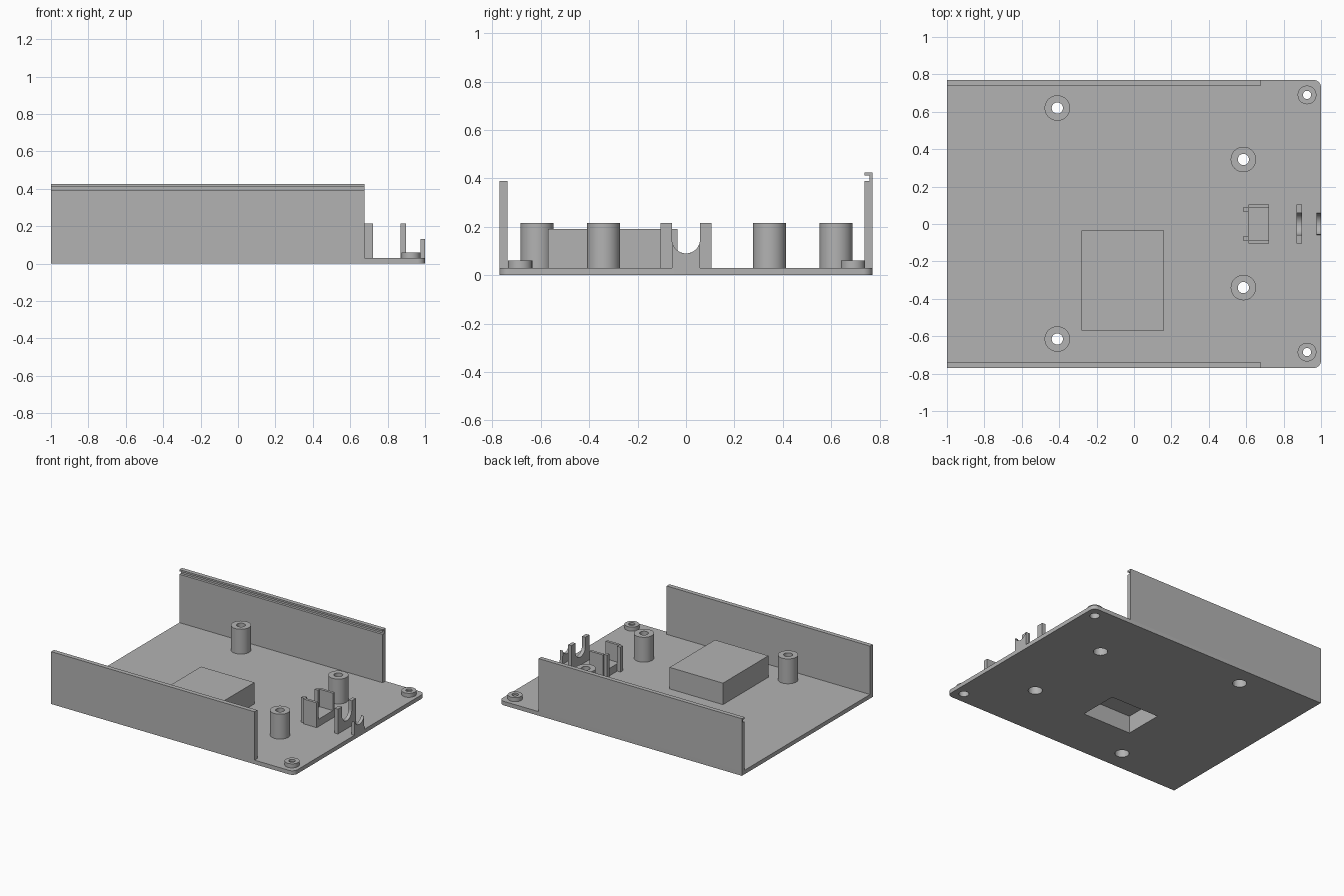
import bpy, bmesh, math
from mathutils import Matrix, Vector

if "Cube" in bpy.data.objects:
    bpy.data.objects.remove(bpy.data.objects["Cube"], do_unlink=True)

GREY = (0.45, 0.45, 0.45, 1)
grey = bpy.data.materials.new("plain grey")
grey.use_nodes = True
grey.diffuse_color = GREY
grey.node_tree.nodes["Principled BSDF"].inputs["Base Color"].default_value = GREY


def finish(name, bm, smooth=False):
    bmesh.ops.recalc_face_normals(bm, faces=bm.faces)
    mesh = bpy.data.meshes.new(name)
    bm.to_mesh(mesh)
    bm.free()
    mesh.materials.append(grey)
    obj = bpy.data.objects.new(name, mesh)
    bpy.context.collection.objects.link(obj)
    if smooth:
        bpy.ops.object.select_all(action="DESELECT")
        obj.select_set(True)
        bpy.context.view_layer.objects.active = obj
        bpy.ops.object.shade_smooth_by_angle(angle=math.radians(30))
    return obj


def add_box(bm, x, y, z):
    lo, hi = Vector((x[0], y[0], z[0])), Vector((x[1], y[1], z[1]))
    matrix = Matrix.Translation((lo + hi) / 2) @ Matrix.Diagonal((*(hi - lo), 1))
    return bmesh.ops.create_cube(bm, size=1, matrix=matrix)["verts"]


def box(name, x, y, z):
    bm = bmesh.new()
    add_box(bm, x, y, z)
    return finish(name, bm)


def extrude_x(name, profile, x, smooth=False):
    """Extrude a y-z outline between two x positions."""
    bm = bmesh.new()
    face = bm.faces.new([bm.verts.new((x[0], y, z)) for y, z in profile])
    side = bmesh.ops.extrude_face_region(bm, geom=[face])["geom"]
    bmesh.ops.translate(bm, vec=(x[1] - x[0], 0, 0),
                        verts=[v for v in side if isinstance(v, bmesh.types.BMVert)])
    return finish(name, bm, smooth)


def tube(name, centre, profile):
    """Spin a closed radius-height profile into a hollow post."""
    bm = bmesh.new()
    steps = 48
    rings = [[bm.verts.new((centre[0] + r * math.cos(math.tau * i / steps),
                            centre[1] + r * math.sin(math.tau * i / steps), z))
              for i in range(steps)] for r, z in profile]
    for k, a in enumerate(rings):
        b = rings[(k + 1) % len(rings)]
        for i in range(steps):
            j = (i + 1) % steps
            bm.faces.new((a[i], a[j], b[j], b[i]))
    return finish(name, bm, True)


FLOOR = 0.03
POSTS = {"back_right_post": (-0.41, 0.62), "front_right_post": (-0.41, -0.615),
         "back_left_post": (0.585, 0.345), "front_left_post": (0.585, -0.34)}
BOSSES = {"back_corner_boss": (0.925, 0.69), "front_corner_boss": (0.925, -0.685)}

# Hollow screw posts and corner bosses, each with a wider bore underneath
for name, c in POSTS.items():
    tube(name, c, [(0.048, FLOOR), (0.068, FLOOR), (0.068, 0.215),
                   (0.03, 0.215), (0.03, 0.15), (0.048, 0.15)])
for name, c in BOSSES.items():
    tube(name, c, [(0.034, FLOOR), (0.05, FLOOR), (0.05, 0.06),
                   (0.022, 0.06), (0.022, 0.045), (0.034, 0.045)])

# Base plate with two rounded corners
bm = bmesh.new()
add_box(bm, (-1, 1), (-0.77, 0.77), (0, FLOOR))
corners = [e for e in bm.edges
           if all(v.co.x > 0.9 for v in e.verts) and e.verts[0].co.y * e.verts[1].co.y > 0
           and abs(e.verts[0].co.z - e.verts[1].co.z) > 0.01]
bmesh.ops.bevel(bm, geom=corners, offset=0.04, segments=8, affect="EDGES", profile=0.5)
plate = finish("base_plate", bm, True)

# Raised block above the underside pocket
block = box("raised_block", (-0.28, 0.16), (-0.57, -0.035), (FLOOR, 0.19))

# Cutter for the screw bores and the pocket
bm = bmesh.new()
for centres, radius in ((POSTS, 0.048), (BOSSES, 0.034)):
    for c in centres.values():
        bmesh.ops.create_cone(bm, cap_ends=True, segments=48, radius1=radius, radius2=radius,
                              depth=0.2, matrix=Matrix.Translation((*c, 0)))
add_box(bm, (-0.27, 0.13), (-0.37, -0.075), (-0.1, 0.13))
cutter = finish("underside_cutter", bm)
cutter.hide_render = True
cutter.hide_viewport = True
cutter.display_type = "WIRE"
for part in (plate, block):
    cut = part.modifiers.new("underside cut", "BOOLEAN")
    cut.object = cutter
    cut.solver = "EXACT"

# Long side walls, the back one with a grooved lip
box("front_wall", (-1, 0.675), (-0.77, -0.737), (FLOOR, 0.39))
extrude_x("back_wall", [(0.77, FLOOR), (0.77, 0.425), (0.738, 0.425), (0.738, 0.412),
                        (0.757, 0.412), (0.757, 0.39), (0.738, 0.39), (0.738, FLOOR)],
          (-1, 0.675))


# Cable supports with a round notch
def notch(half_angle):
    return [(0.058 * math.sin(a), 0.148 - 0.058 * math.cos(a))
            for a in (half_angle * (1 - i / 12) for i in range(25))]


extrude_x("cable_support", [(-0.105, FLOOR), (0.105, FLOOR), (0.105, 0.215), (0.058, 0.215)]
          + notch(math.pi / 2) + [(-0.058, 0.215), (-0.105, 0.215)], (0.87, 0.897), True)
extrude_x("edge_cable_support", [(-0.058, FLOOR), (0.058, FLOOR)]
          + notch(math.acos(0.018 / 0.058)), (0.976, 1), True)

# Open cradle with side cheeks, a low base and stop posts
extrude_x("cradle", [(-0.105, FLOOR), (0.105, FLOOR), (0.105, 0.215), (0.085, 0.215),
                     (0.085, 0.085), (-0.085, 0.085), (-0.085, 0.215), (-0.105, 0.215)],
          (0.612, 0.722))
for side, name in ((1, "back_cradle_stop"), (-1, "front_cradle_stop")):
    box(name, (0.585, 0.612), sorted((side * 0.065, side * 0.092)), (FLOOR, 0.215))
